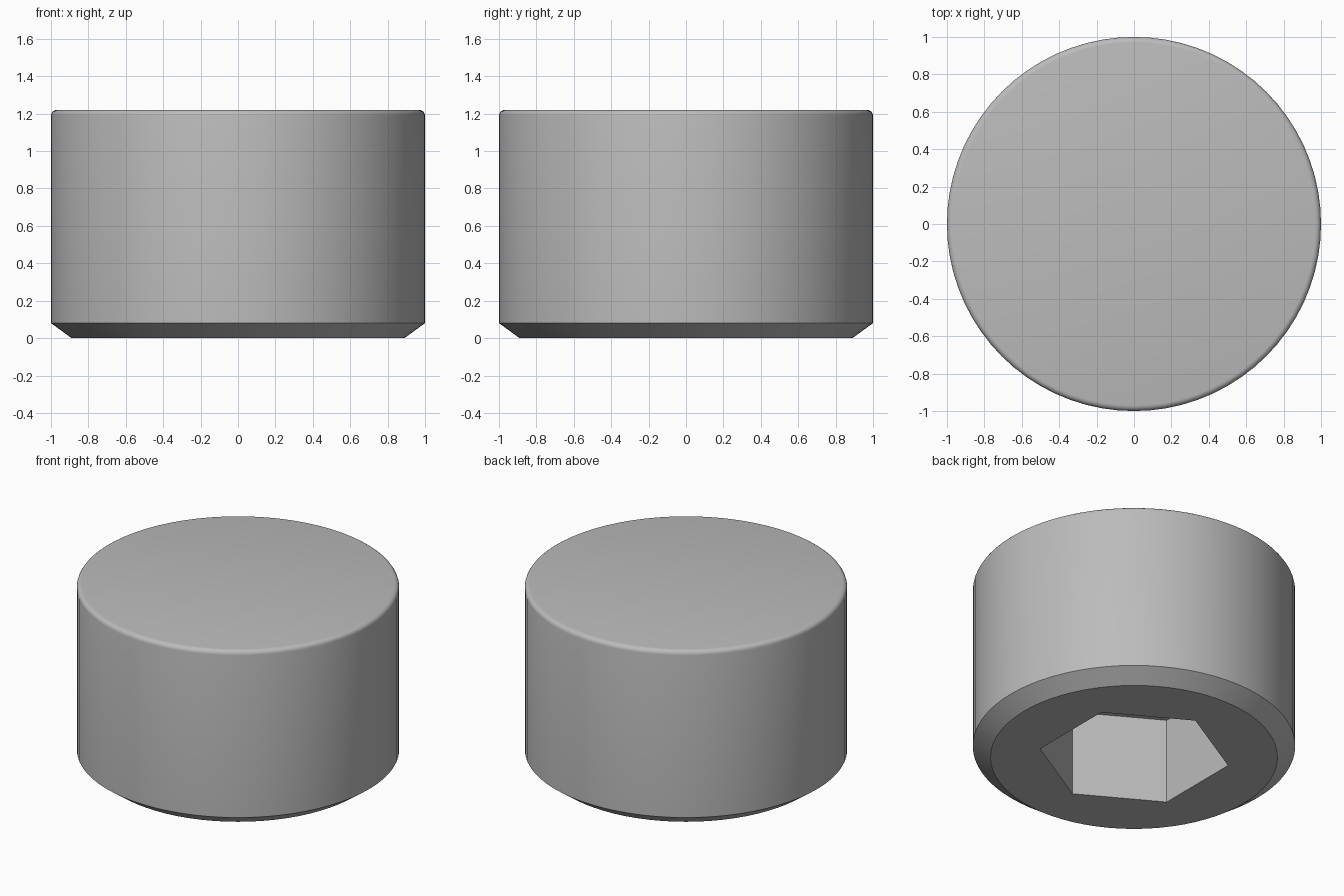
import bpy, bmesh, math
from mathutils import Matrix

cube = bpy.data.objects.get("Cube")
if cube:
    bpy.data.objects.remove(cube, do_unlink=True)

SIDES = 72
HEIGHT = 1.22
FILLET = 0.03
SOCKET_RADIUS = 0.592
SOCKET_DEPTH = 0.585

# Plain grey metal
grey = bpy.data.materials.new("grey_metal")
grey.use_nodes = True
colour = (0.5, 0.5, 0.5, 1)
grey.diffuse_color = colour
grey.node_tree.nodes["Principled BSDF"].inputs["Base Color"].default_value = colour


def ring(bm, radius, z, sides, turn=0.0):
    """Closed loop of edges around the z axis."""
    angles = [turn + 2 * math.pi * i / sides for i in range(sides)]
    verts = [bm.verts.new((radius * math.cos(a), radius * math.sin(a), z)) for a in angles]
    return verts, [bm.edges.new((verts[i], verts[(i + 1) % sides])) for i in range(sides)]


def wall(bm, lower, upper):
    """Band of quads between two loops."""
    n = len(lower)
    for i in range(n):
        j = (i + 1) % n
        bm.faces.new((lower[i], lower[j], upper[j], upper[i]))


bm = bmesh.new()

# Outer body: bottom chamfer, straight side, rounded top edge
profile = [(0.89, 0), (1, 0.08)]
for step in range(5):
    a = math.radians(90 * step / 4)
    profile.append((1 - FILLET + FILLET * math.cos(a), HEIGHT - FILLET + FILLET * math.sin(a)))
loops = [ring(bm, r, z, SIDES) for r, z in profile]
for (low, _), (high, _) in zip(loops, loops[1:]):
    wall(bm, low, high)
bm.faces.new(loops[-1][0])

# Hexagonal socket sunk into the underside
mouth, mouth_edges = ring(bm, SOCKET_RADIUS, 0, 6, math.radians(30))
floor, _ = ring(bm, SOCKET_RADIUS, SOCKET_DEPTH, 6, math.radians(30))
wall(bm, mouth, floor)
bm.faces.new(floor)

# Flat underside around the socket mouth
bmesh.ops.triangle_fill(bm, use_beauty=True, edges=loops[0][1] + mouth_edges, normal=(0, 0, -1))
bmesh.ops.recalc_face_normals(bm, faces=bm.faces)

mesh = bpy.data.meshes.new("socket_cap")
bm.to_mesh(mesh)
bm.free()
mesh.materials.append(grey)
cap = bpy.data.objects.new("socket_cap", mesh)
bpy.context.collection.objects.link(cap)
bpy.context.view_layer.objects.active = cap
cap.select_set(True)
bpy.ops.object.shade_smooth_by_angle(angle=math.radians(30))
